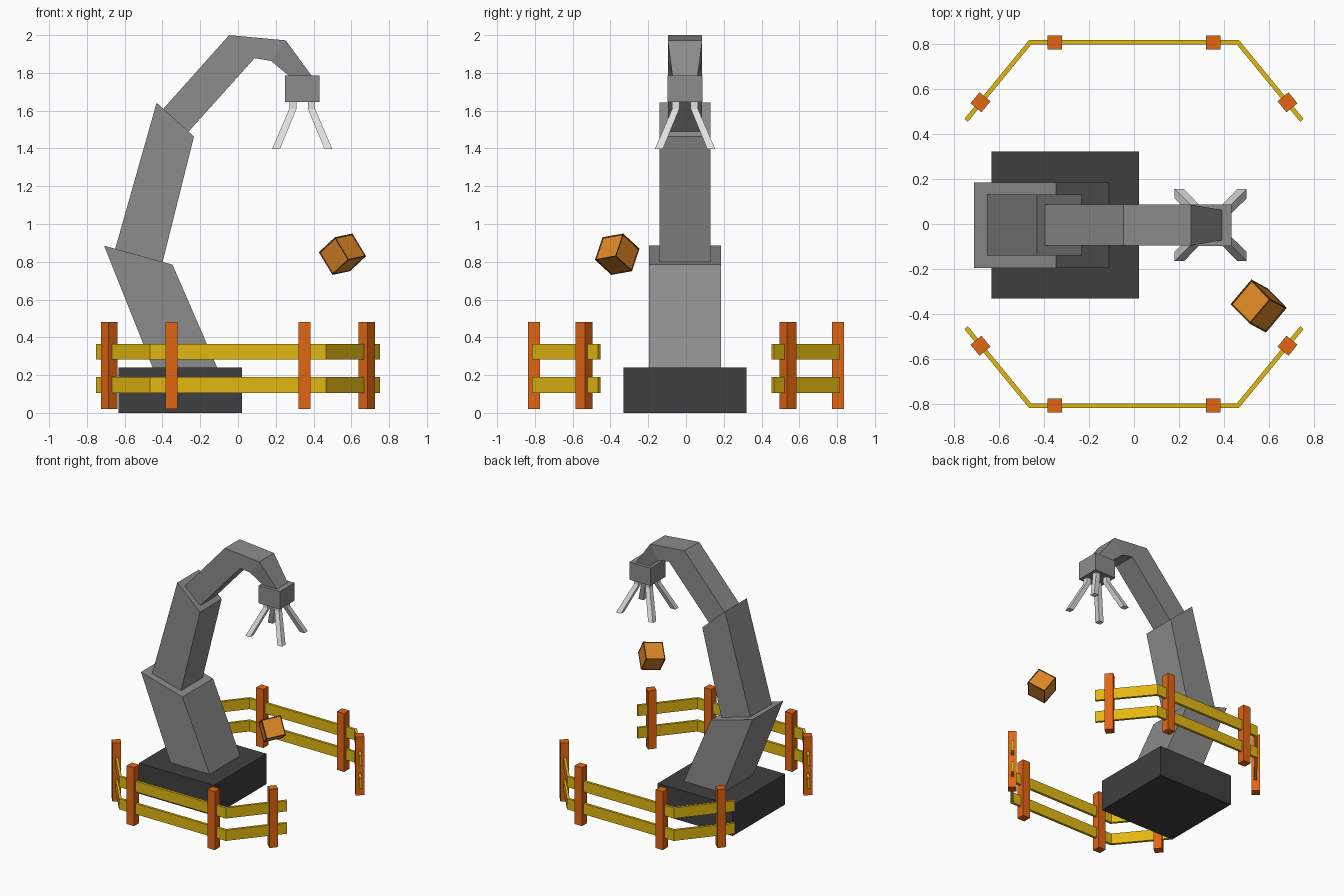
import bpy, bmesh, math
from mathutils import Vector, Matrix

if "Cube" in bpy.data.objects:
    bpy.data.objects.remove(bpy.data.objects["Cube"])


def material(name, srgb):
    m = bpy.data.materials.new(name)
    lin = [c / 12.92 if c <= 0.04045 else ((c + 0.055) / 1.055) ** 2.4 for c in srgb]
    m.diffuse_color = (*lin, 1)
    m.use_nodes = True
    m.node_tree.nodes["Principled BSDF"].inputs["Base Color"].default_value = m.diffuse_color
    return m


DARK = material("dark_base", (0.25, 0.25, 0.25))
GREY = material("arm_grey", (0.55, 0.55, 0.55))
LIGHT = material("finger_light_grey", (0.88, 0.88, 0.88))
YELLOW = material("rail_yellow", (0.89, 0.72, 0.07))
ORANGE = material("post_orange", (0.89, 0.40, 0.07))
WOOD = material("crate_orange", (0.87, 0.53, 0.15))
BROWN = material("crate_frame_brown", (0.32, 0.20, 0.05))


def finish(bm, name, *mats):
    bmesh.ops.recalc_face_normals(bm, faces=bm.faces)
    me = bpy.data.meshes.new(name)
    bm.to_mesh(me)
    bm.free()
    for m in mats:
        me.materials.append(m)
    ob = bpy.data.objects.new(name, me)
    bpy.context.collection.objects.link(ob)
    return ob


def loft(name, rings, mat):
    """Skin a series of four-point rings and cap both ends."""
    bm = bmesh.new()
    vs = [[bm.verts.new(p) for p in ring] for ring in rings]
    for a, b in zip(vs, vs[1:]):
        for i in range(4):
            j = (i + 1) % 4
            bm.faces.new((a[i], a[j], b[j], b[i]))
    bm.faces.new(vs[0])
    bm.faces.new(vs[-1])
    return finish(bm, name, mat)


def box(name, center, size, mat, angle=0):
    bm = bmesh.new()
    mtx = (Matrix.Translation(center) @ Matrix.Rotation(angle, 4, 'Z')
           @ Matrix.Diagonal((*size, 1)))
    bmesh.ops.create_cube(bm, size=1, matrix=mtx)
    return finish(bm, name, mat)


CY = -0.005   # centre line of the arm


def arm_segment(name, stations):
    """Each station: outer (x, z), inner (x, z), half width."""
    rings = []
    for (x1, z1), (x2, z2), w in stations:
        rings.append([(x1, CY - w, z1), (x1, CY + w, z1),
                      (x2, CY + w, z2), (x2, CY - w, z2)])
    loft(name, rings, GREY)


# Robot arm
box("base", (-0.305, CY, 0.12), (0.654, 0.652, 0.24), DARK)
arm_segment("lower_arm", [((-0.436, 0.20), (-0.093, 0.20), 0.19),
                          ((-0.709, 0.885), (-0.347, 0.785), 0.19)])
arm_segment("upper_arm", [((-0.652, 0.862), (-0.406, 0.77), 0.135),
                          ((-0.431, 1.642), (-0.233, 1.463), 0.135)])
arm_segment("forearm", [((-0.431, 1.57), (-0.296, 1.451), 0.091),
                        ((-0.047, 2.0), (0.088, 1.878), 0.091),
                        ((0.253, 1.972), (0.175, 1.863), 0.091),
                        ((0.395, 1.778), (0.277, 1.778), 0.066)])

# Gripper
GX = 0.34
box("gripper_head", (GX, CY, 1.715), (0.184, 0.184, 0.14), GREY)
for sx in (-1, 1):
    for sy in (-1, 1):
        rings = []
        for z, near, far in ((1.66, 0.030, 0.068), (1.61, 0.030, 0.068), (1.396, 0.118, 0.160)):
            rings.append([(GX + sx * a, CY + sy * b, z) for a, b in
                          ((near, near), (far, near), (far, far), (near, far))])
        loft("gripper_finger", rings, LIGHT)

# Fences on both sides
PATH = [Vector(p) for p in ((-0.745, 0.460), (-0.461, 0.806), (0.461, 0.806), (0.745, 0.460))]
ANGLE = math.atan2(0.346, 0.284)
HALF = 0.01


def fence_rail(side, z0, z1):
    rings = []
    for i, p in enumerate(PATH):
        d1 = (p - PATH[i - 1]).normalized() if i > 0 else None
        d2 = (PATH[i + 1] - p).normalized() if i < 3 else None
        d1, d2 = d1 or d2, d2 or d1
        n1, n2 = Vector((-d1.y, d1.x)), Vector((-d2.y, d2.x))
        n = (n1 + n2).normalized()
        off = n * (HALF / n.dot(n1))    # mitred corner
        a, b = p + off, p - off
        rings.append([(a.x, side * a.y, z0), (b.x, side * b.y, z0),
                      (b.x, side * b.y, z1), (a.x, side * a.y, z1)])
    loft("fence_rail", rings, YELLOW)


for side in (-1, 1):
    fence_rail(side, 0.106, 0.190)
    fence_rail(side, 0.282, 0.366)
    for sx in (-1, 1):
        box("fence_post", (sx * 0.352, side * 0.805, 0.25), (0.063, 0.063, 0.46), ORANGE)
        box("fence_post", (sx * 0.681, side * 0.540, 0.25), (0.063, 0.063, 0.46), ORANGE,
            -sx * side * ANGLE)

# Tumbling crate: framed cube with recessed panels
u = Vector((0.079, -0.08, 0.074)).normalized()
v = Vector((0.095, 0.11, 0.021))
v = (v - u * v.dot(u)).normalized()
w = u.cross(v)
bm = bmesh.new()
bmesh.ops.create_cube(bm, size=0.145)
panels = list(bm.faces)
bmesh.ops.inset_individual(bm, faces=panels, thickness=0.011, depth=-0.004)
for f in bm.faces:
    f.material_index = 1
for f in panels:
    f.material_index = 0
rot = Matrix((u, v, w)).transposed().to_4x4()
bm.transform(Matrix.Translation((0.553, -0.364, 0.84)) @ rot)
finish(bm, "crate", WOOD, BROWN)
